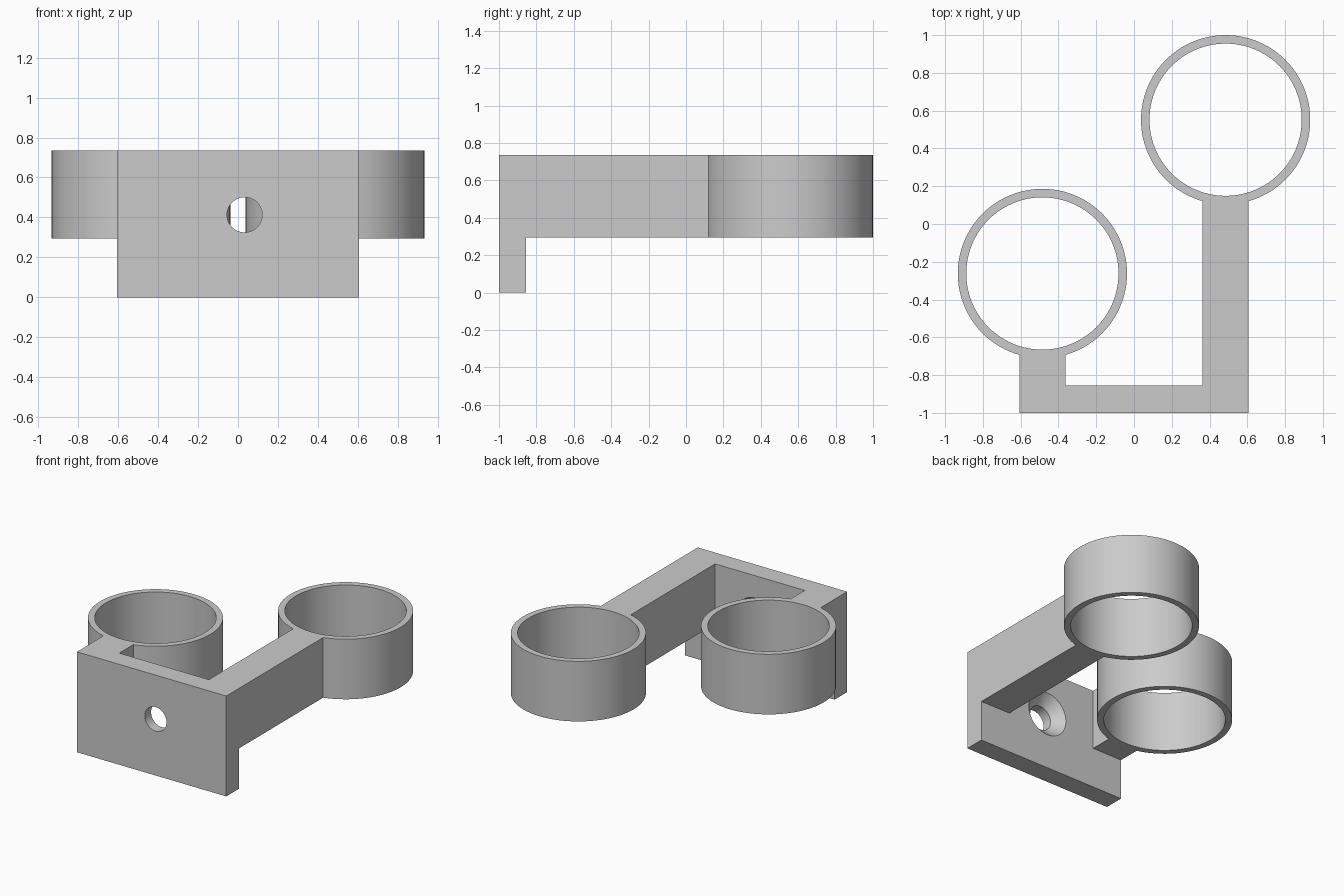
import bpy, bmesh, math
from mathutils import Matrix

if "Cube" in bpy.data.objects:
    bpy.data.objects.remove(bpy.data.objects["Cube"])

grey = bpy.data.materials.new("plain grey")
grey.use_nodes = True
color = (0.6, 0.6, 0.6, 1)
grey.diffuse_color = color
grey.node_tree.nodes["Principled BSDF"].inputs["Base Color"].default_value = color

TOP, UNDER = 0.735, 0.295          # height range of arms and rings
FRONT, BACK = -1.0, -0.855         # plate thickness range
HALF, ARM = 0.605, 0.242           # plate half width, arm width
RING_X, OUTER, INNER = 0.485, 0.448, 0.403
HOLE = (0.033, 0.413)


def make(name, bm):
    bmesh.ops.recalc_face_normals(bm, faces=bm.faces)
    mesh = bpy.data.meshes.new(name)
    bm.to_mesh(mesh)
    bm.free()
    mesh.materials.append(grey)
    obj = bpy.data.objects.new(name, mesh)
    bpy.context.collection.objects.link(obj)
    return obj


def box(name, x0, x1, y0, y1, z0, z1):
    bm = bmesh.new()
    bmesh.ops.create_cube(bm, size=1)
    bmesh.ops.scale(bm, vec=(x1 - x0, y1 - y0, z1 - z0), verts=bm.verts)
    bmesh.ops.translate(bm, vec=((x0 + x1) / 2, (y0 + y1) / 2, (z0 + z1) / 2), verts=bm.verts)
    return make(name, bm)


def cylinder(name, x, y, radius, z0, z1):
    bm = bmesh.new()
    bmesh.ops.create_cone(bm, cap_ends=True, segments=96, radius1=radius, radius2=radius,
                          depth=z1 - z0, matrix=Matrix.Translation((x, y, (z0 + z1) / 2)))
    return make(name, bm)


def lathe_y(name, x, z, profile):
    """Solid turned about the y direction from (radius, y) pairs."""
    bm = bmesh.new()
    n = 64
    rings = [[bm.verts.new((x + r * math.cos(math.tau * i / n), y, z + r * math.sin(math.tau * i / n)))
              for i in range(n)] for r, y in profile]
    for a, b in zip(rings, rings[1:]):
        for i in range(n):
            j = (i + 1) % n
            bm.faces.new((a[i], a[j], b[j], b[i]))
    bm.faces.new(rings[0])
    bm.faces.new(rings[-1])
    return make(name, bm)


def combine(target, other, operation):
    mod = target.modifiers.new(operation.lower(), "BOOLEAN")
    mod.operation = operation
    mod.solver = "EXACT"
    mod.object = other
    bpy.context.view_layer.objects.active = target
    bpy.ops.object.modifier_apply(modifier=mod.name)
    bpy.data.objects.remove(other)


# Mounting plate, the base of the one-piece bracket
bracket = box("double_ring_bracket", -HALF, HALF, FRONT, BACK, 0, TOP)

# Short arm and ring on the right, long arm and ring on the left
bores = []
for side, ring_y in ((-1, -0.262), (1, 0.552)):
    x0, x1 = sorted((side * HALF, side * (HALF - ARM)))
    arm = box("arm", x0, x1, (FRONT + BACK) / 2, ring_y - 0.42, UNDER, TOP)
    combine(bracket, arm, "UNION")
    combine(bracket, cylinder("ring", side * RING_X, ring_y, OUTER, UNDER, TOP), "UNION")
    bores.append(cylinder("bore", side * RING_X, ring_y, INNER, UNDER - 0.1, TOP + 0.1))
for bore in bores:
    combine(bracket, bore, "DIFFERENCE")

# Screw hole, countersunk from the back of the plate
screw = lathe_y("screw_hole", *HOLE, [(0.088, FRONT - 0.1), (0.088, BACK - 0.072),
                                      (0.16, BACK), (0.16, BACK + 0.05)])
combine(bracket, screw, "DIFFERENCE")

# Smooth curved walls with sharp edges
bpy.ops.object.select_all(action="DESELECT")
bracket.select_set(True)
bpy.context.view_layer.objects.active = bracket
bpy.ops.object.shade_smooth_by_angle(angle=math.radians(25))
